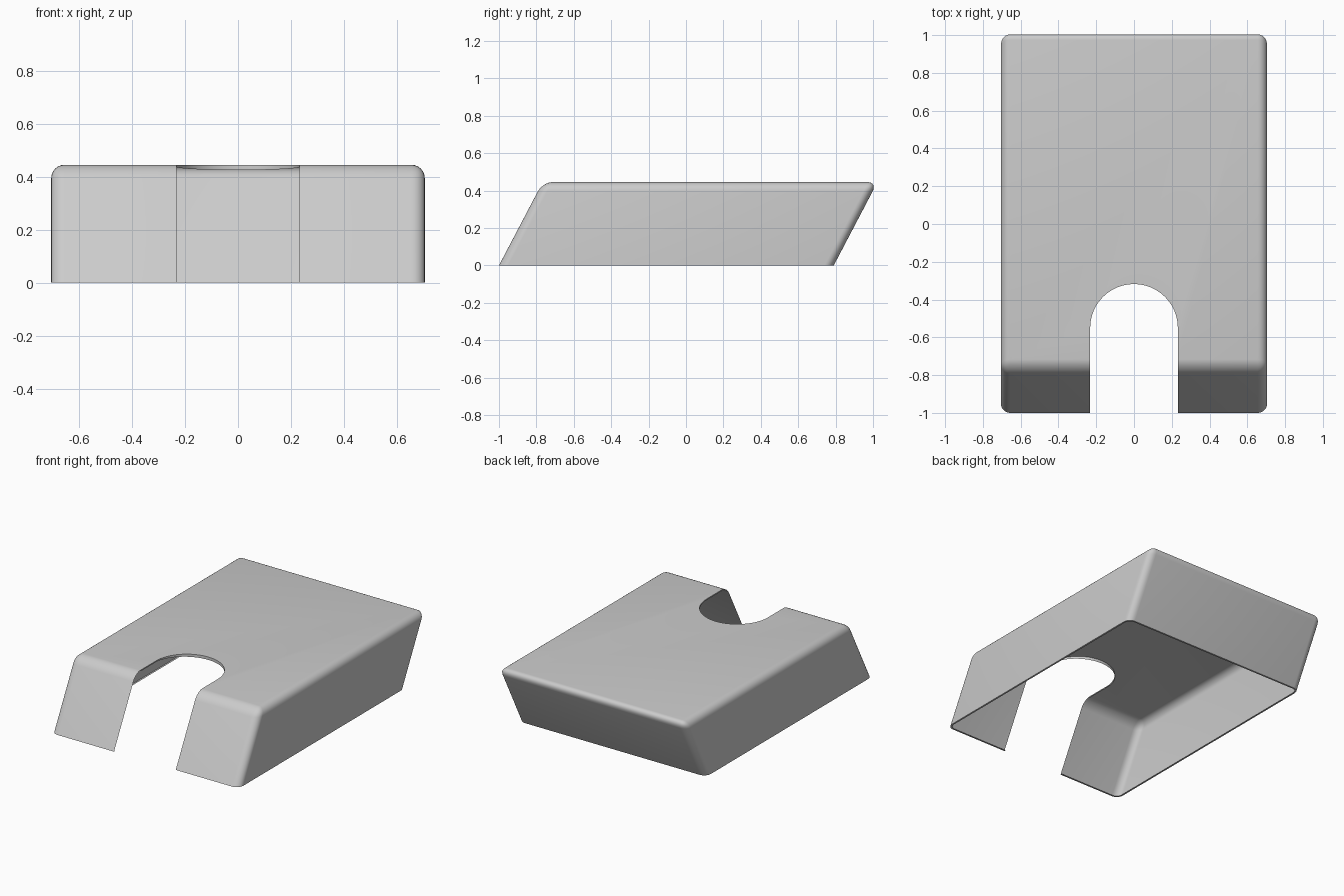
import bpy, bmesh, math

if "Cube" in bpy.data.objects:
    bpy.data.objects.remove(bpy.data.objects["Cube"])

W, H, Y0, Y1, SHEAR = 0.705, 0.445, -1.0, 0.79, 0.525
R, ARCH_Y = 0.232, -0.55          # arch radius and arch centre


def make_object(name, bm):
    bmesh.ops.recalc_face_normals(bm, faces=bm.faces)
    mesh = bpy.data.meshes.new(name)
    bm.to_mesh(mesh)
    bm.free()
    ob = bpy.data.objects.new(name, mesh)
    bpy.context.collection.objects.link(ob)
    return ob


# Leaning cover: rounded block, then sheared backwards
bm = bmesh.new()
bmesh.ops.create_cube(bm, size=1)
for v in bm.verts:
    v.co.x *= 2 * W
    v.co.y = v.co.y * (Y1 - Y0) + (Y0 + Y1) / 2
    v.co.z = (v.co.z + 0.5) * H
edges = [e for e in bm.edges if max(v.co.z for v in e.verts) > H / 2]
bmesh.ops.bevel(bm, geom=edges, offset=0.05, segments=6, profile=0.5, affect='EDGES')
# narrow turned-in rim along the bottom
bottom = [f for f in bm.faces if all(v.co.z < 1e-5 for v in f.verts)]
bmesh.ops.inset_region(bm, faces=bottom, thickness=0.012)
for v in bm.verts:
    v.co.y += SHEAR * v.co.z
cover = make_object("cover_shell", bm)

# Arched notch cutter
bm = bmesh.new()
pts = [(R, -1.5)] + [(R * math.cos(math.pi * i / 32), ARCH_Y + R * math.sin(math.pi * i / 32))
                     for i in range(33)] + [(-R, -1.5)]
face = bm.faces.new([bm.verts.new((x, y, -0.2)) for x, y in pts])
ext = bmesh.ops.extrude_face_region(bm, geom=[face])
for v in ext["geom"]:
    if isinstance(v, bmesh.types.BMVert):
        v.co.z = 0.8
cutter = make_object("notch_cutter", bm)
cutter.hide_render = True

mod = cover.modifiers.new("notch", 'BOOLEAN')
mod.object = cutter
mod.operation = 'DIFFERENCE'
mod.solver = 'EXACT'
bm = bmesh.new()
bm.from_object(cover, bpy.context.evaluated_depsgraph_get())
cover.modifiers.clear()
bpy.data.objects.remove(cutter)


def on_notch(co):
    if co.y <= ARCH_Y:
        return abs(abs(co.x) - R) < 1e-3
    return abs(math.hypot(co.x, co.y - ARCH_Y) - R) < 2e-3


# Open the underside and the notch walls to leave a thin shell
bm.normal_update()
dead = []
for f in bm.faces:
    wall = abs(f.normal.z) < 0.01 and all(on_notch(v.co) for v in f.verts)
    floor = all(v.co.z < 1e-4 for v in f.verts) and f.calc_area() > 0.1
    if wall or floor:
        dead.append(f)
bmesh.ops.delete(bm, geom=dead, context='FACES')

# Thin lip turned down around the arch
rim = [e for e in bm.edges if e.is_boundary and
       all(on_notch(v.co) and v.co.z > H - 1e-3 for v in e.verts)]
ext = bmesh.ops.extrude_edge_only(bm, edges=rim)
for v in ext["geom"]:
    if isinstance(v, bmesh.types.BMVert):
        v.co.z -= 0.008 + 0.012 * max(0, (v.co.y - ARCH_Y) / R)
bm.to_mesh(cover.data)
bm.free()

bpy.context.view_layer.objects.active = cover
cover.select_set(True)
bpy.ops.object.shade_smooth_by_angle(angle=math.radians(40))
